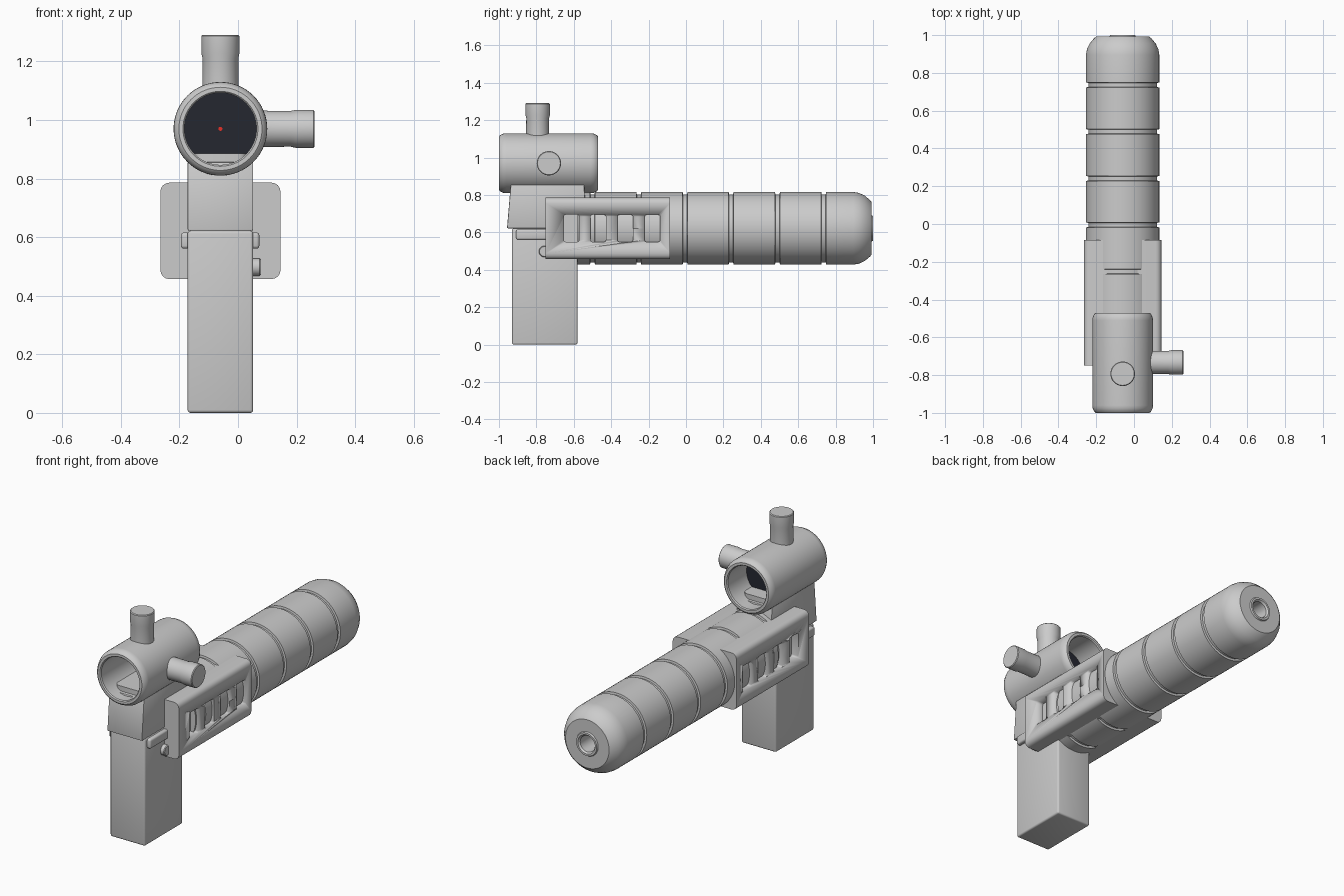
import bpy, bmesh, math
from mathutils import Matrix, Vector

if "Cube" in bpy.data.objects:
    bpy.data.objects.remove(bpy.data.objects["Cube"])

CX = -0.06          # shared centre plane of the model
BARREL_Z, SCOPE_Z = 0.622, 0.97


def finish(name, bm, angle=35):
    bmesh.ops.recalc_face_normals(bm, faces=bm.faces)
    me = bpy.data.meshes.new(name)
    bm.to_mesh(me)
    bm.free()
    ob = bpy.data.objects.new(name, me)
    bpy.context.collection.objects.link(ob)
    bpy.ops.object.select_all(action='DESELECT')
    bpy.context.view_layer.objects.active = ob
    ob.select_set(True)
    bpy.ops.object.shade_smooth_by_angle(angle=math.radians(angle))
    return ob


def lathe(name, profile, origin, axis, closed=False, n=64):
    """Revolve (distance along axis, radius) points around an axis."""
    bm = bmesh.new()
    rot = Vector((0, 0, 1)).rotation_difference(Vector(axis)).to_matrix()
    rings = []
    for d, r in profile:
        if r == 0:
            rings.append([bm.verts.new(rot @ Vector((0, 0, d)) + Vector(origin))])
            continue
        rings.append([bm.verts.new(rot @ Vector((r * math.cos(2 * math.pi * i / n),
                      r * math.sin(2 * math.pi * i / n), d)) + Vector(origin)) for i in range(n)])
    pairs = list(zip(rings, rings[1:])) + ([(rings[-1], rings[0])] if closed else [])
    for a, b in pairs:
        for i in range(n):
            j = (i + 1) % n
            vs = []
            for v in (a[i % len(a)], a[j % len(a)], b[j % len(b)], b[i % len(b)]):
                if v not in vs:
                    vs.append(v)
            bm.faces.new(vs)
    return finish(name, bm)


def box(name, lo, hi, bevel=0.0, edges=None, seg=3):
    """Box from corner to corner; edges='y' bevels only edges along y, and so on."""
    bm = bmesh.new()
    lo, hi = Vector(lo), Vector(hi)
    bmesh.ops.create_cube(bm, size=1, matrix=Matrix.Translation((lo + hi) / 2)
                          @ Matrix.Diagonal((*(hi - lo), 1)))
    if bevel:
        sel = list(bm.edges)
        if edges:
            k = 'xyz'.index(edges)
            sel = [e for e in sel if abs((e.verts[0].co - e.verts[1].co)[k]) > 1e-4]
        bmesh.ops.bevel(bm, geom=sel, offset=bevel, segments=seg, profile=0.5, affect='EDGES')
    return finish(name, bm)


def colour(ob, name, rgb):
    m = bpy.data.materials.new(name)
    m.diffuse_color = (*rgb, 1)
    m.use_nodes = True
    m.node_tree.nodes["Principled BSDF"].inputs["Base Color"].default_value = m.diffuse_color
    ob.data.materials.append(m)


# Grip
box("grip", (-0.172, -0.93, 0), (0.052, -0.58, 0.622), 0.01)

# Sloped mount between grip and scope
bm = bmesh.new()
outline = [(-0.957, 0.622), (-0.937, 0.857), (-0.545, 0.857), (-0.53, 0.622)]
f = bm.faces.new([bm.verts.new((-0.172, y, z)) for y, z in outline])
ext = bmesh.ops.extrude_face_region(bm, geom=[f])
bmesh.ops.translate(bm, vec=(0.224, 0, 0),
                    verts=[g for g in ext['geom'] if isinstance(g, bmesh.types.BMVert)])
bmesh.ops.bevel(bm, geom=list(bm.edges), offset=0.005, segments=2, profile=0.5, affect='EDGES')
finish("scope_mount", bm)

# Raised pad reaching into the scope
box("mount_pad", (-0.15, -0.92, 0.82), (0.03, -0.56, 0.886), 0.03, 'z')

# Grooved barrel with rounded muzzle and bore
R, r = 0.194, 0.182
prof = [(-0.58, 0), (-0.58, R)]
for g in (-0.5, -0.252, -0.005, 0.241, 0.489, 0.736):
    prof += [(g - 0.013, R), (g - 0.011, r), (g + 0.011, r), (g + 0.013, R)]
prof += [(0.895, R), (0.925, 0.189), (0.955, 0.175), (0.985, 0.15), (0.992, 0.14),
         (0.992, 0.07), (1.0, 0.066), (1.0, 0.055), (0.99, 0.047), (0.8, 0.047), (0.8, 0)]
lathe("barrel", prof, (CX, 0, BARREL_Z), (0, 1, 0))

# Side shroud around the barrel, with four windows on each side
shroud = box("side_shroud", (-0.265, -0.75, 0.457), (0.145, -0.085, 0.786), 0.03, 'y', 4)
bm = bmesh.new()
for y in (-0.612, -0.469, -0.325, -0.18):
    for x in (-0.265, 0.145):
        part = bmesh.ops.create_cube(bm, size=1, matrix=Matrix.Translation((x, y, 0.622))
                                     @ Matrix.Diagonal((0.09, 0.082, 0.145, 1)))
        es = {e for v in part['verts'] for e in v.link_edges
              if abs(e.verts[0].co.x - e.verts[1].co.x) > 0.01}
        bmesh.ops.bevel(bm, geom=list(es), offset=0.01, segments=3, profile=0.5, affect='EDGES')
cutter = finish("window_cutter", bm)
cutter.hide_render = True
mod = shroud.modifiers.new("windows", 'BOOLEAN')
mod.operation, mod.object, mod.solver = 'DIFFERENCE', cutter, 'EXACT'
bpy.context.view_layer.objects.active = shroud
bpy.ops.object.modifier_apply(modifier=mod.name)
bpy.data.objects.remove(cutter)

# Catch bar through the grip and the round side button
box("catch_bar", (-0.195, -0.908, 0.561), (0.073, -0.7, 0.616), 0.01)
lathe("side_button", [(0, 0), (0, 0.03), (0.023, 0.03), (0.027, 0.026), (0.027, 0)],
      (0.05, -0.757, 0.498), (1, 0, 0), n=32)

# Scope tube
lathe("scope_tube", [(-1.0, 0.128), (-1.0, 0.142), (-0.994, 0.15), (-0.975, 0.159), (-0.96, 0.16),
                     (-0.51, 0.16), (-0.495, 0.159), (-0.476, 0.15), (-0.47, 0.142),
                     (-0.47, 0.128), (-0.476, 0.123), (-0.994, 0.123)],
      (CX, 0, SCOPE_Z), (0, 1, 0), closed=True)

# Scope adjustment knobs, top and side
knob = [(0.13, 0), (0.13, 0.062), (0.24, 0.061), (0.258, 0.065), (0.317, 0.065),
        (0.321, 0.061), (0.321, 0)]
lathe("top_knob", knob, (CX, -0.793, SCOPE_Z), (0, 0, 1), n=48)
lathe("side_knob", knob, (CX, -0.733, SCOPE_Z), (1, 0, 0), n=48)

# Dark lens and red aiming dot
lens = lathe("lens", [(-0.652, 0), (-0.652, 0.124), (-0.646, 0.124), (-0.646, 0)],
             (CX, 0, SCOPE_Z), (0, 1, 0))
colour(lens, "dark_glass", (0.018, 0.02, 0.03))
dot = lathe("aiming_dot", [(-0.656, 0), (-0.656, 0.007), (-0.65, 0.007), (-0.65, 0)],
            (CX, 0, SCOPE_Z), (0, 1, 0), n=16)
colour(dot, "red", (0.8, 0.03, 0.02))
